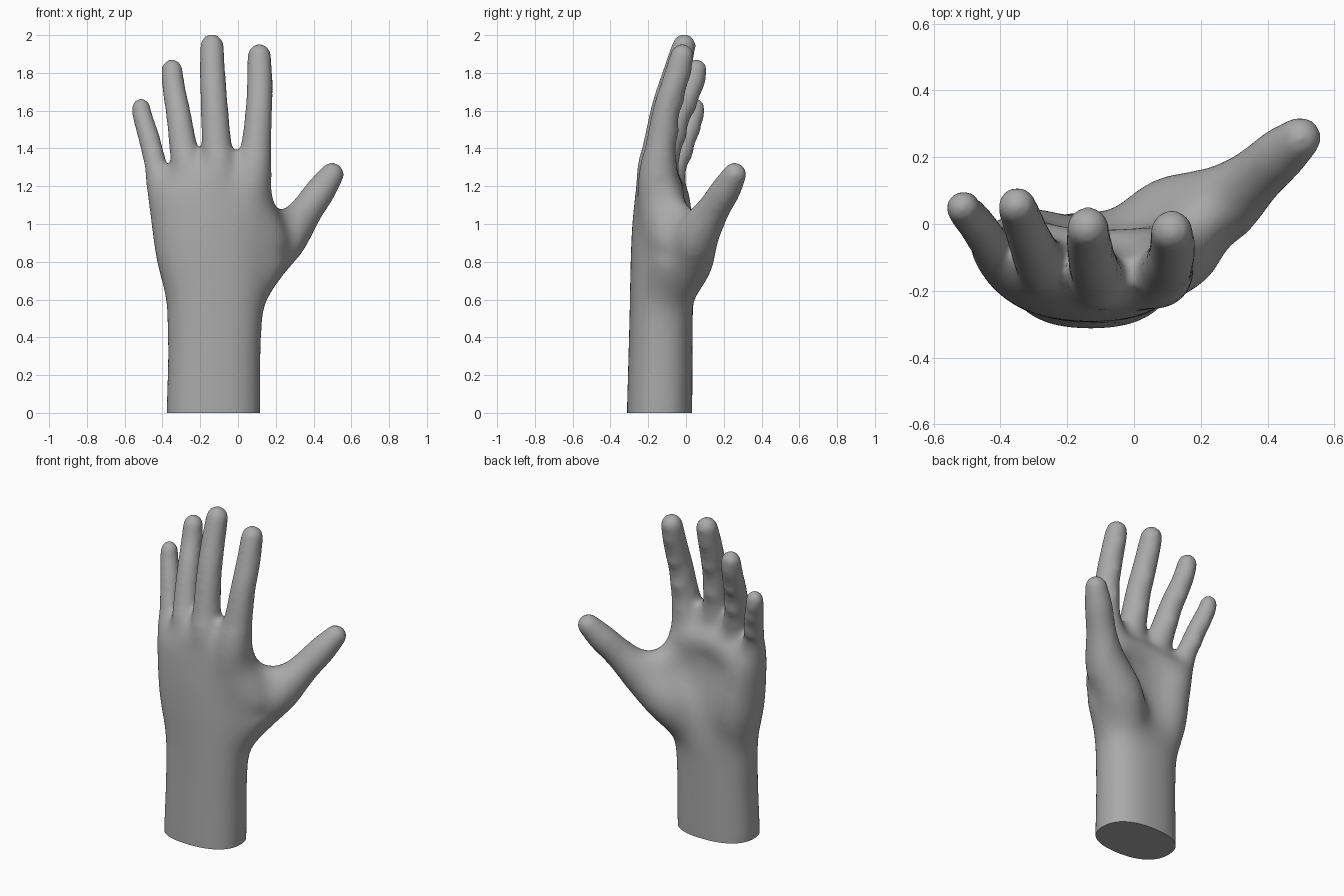
import bpy
import bmesh
import math
from mathutils import Vector, Matrix

cube = bpy.data.objects.get("Cube")
if cube:
    bpy.data.objects.remove(cube, do_unlink=True)

skin = bpy.data.materials.new("skin_grey")
skin.use_nodes = True
GREY = (0.4, 0.4, 0.4, 1)
skin.diffuse_color = GREY
skin.node_tree.nodes["Principled BSDF"].inputs["Base Color"].default_value = GREY

SIDES = 32
SWELL = 0.006  # makes up for the shrinking of the softened skin
bm = bmesh.new()


def loft(rings):
    """Closed skin through a list of rings of points."""
    loops = [[bm.verts.new(p) for p in ring] for ring in rings]
    for a, b in zip(loops, loops[1:]):
        for i in range(SIDES):
            j = (i + 1) % SIDES
            bm.faces.new((a[i], a[j], b[j], b[i]))
    bm.faces.new(loops[0][::-1])
    bm.faces.new(loops[-1])


def ball(centre, radius, scale=(1, 1, 1)):
    matrix = Matrix.Translation(centre) @ Matrix.Diagonal((*scale, 1))
    bmesh.ops.create_icosphere(bm, subdivisions=3, radius=radius, matrix=matrix)


def spline(points, steps=6):
    """Smooth path through points with any number of values."""
    pts = [Vector(p) for p in points]
    pts = [pts[0] * 2 - pts[1]] + pts + [pts[-1] * 2 - pts[-2]]
    path = []
    for a, b, c, d in zip(pts, pts[1:], pts[2:], pts[3:]):
        for s in range(steps):
            t = s / steps
            path.append(0.5 * (2 * b + (c - a) * t
                               + (2 * a - 5 * b + 4 * c - d) * t * t
                               + (3 * b - a - 3 * c + d) * t ** 3))
    return path + [pts[-2]]


def digit(points):
    """Tapered round limb with rounded ends."""
    path = spline(points)
    rings = []
    for i, p in enumerate(path):
        along = path[min(i + 1, len(path) - 1)] - path[max(i - 1, 0)]
        turn = along.to_3d().to_track_quat('Z', 'Y')
        r = p[3] + SWELL
        rings.append([p.to_3d() + turn @ Vector((r * math.cos(k * math.tau / SIDES),
                                                 r * math.sin(k * math.tau / SIDES), 0))
                      for k in range(SIDES)])
    loft(rings)
    for p in (path[0], path[-1]):
        ball(p.to_3d(), p[3] + SWELL)


def squared(value):
    """Fuller than a plain ellipse."""
    return math.copysign(abs(value) ** 0.85, value)


# Forearm, wrist and palm: z, centre x, centre y, half width, half depth, cupping
palm = [
    (-0.1, -0.13, -0.14, 0.248, 0.173, 0),
    (0.0, -0.13, -0.14, 0.248, 0.173, 0),
    (0.3, -0.126, -0.135, 0.249, 0.172, 0),
    (0.6, -0.122, -0.13, 0.262, 0.17, 0),
    (0.8, -0.138, -0.143, 0.305, 0.155, 0.02),
    (1.0, -0.148, -0.158, 0.325, 0.132, 0.05),
    (1.18, -0.152, -0.16, 0.343, 0.11, 0.07),
    (1.28, -0.125, -0.16, 0.265, 0.085, 0.06),
    (1.39, -0.07, -0.15, 0.16, 0.045, 0.03),
]
rings = []
for z, cx, cy, rx, ry, cup in palm:
    ring = []
    for k in range(SIDES):
        a = k * math.tau / SIDES
        u, v = squared(math.cos(a)), squared(math.sin(a))
        ring.append((cx + rx * u, cy + ry * v + cup * u * u, z))
    rings.append(ring)
loft(rings)

# Four fingers, each from inside the palm to the tip
fingers = [
    [(0.04, -0.16, 0.92, 0.085), (0.07, -0.15, 1.22, 0.106), (0.095, -0.135, 1.4, 0.077),
     (0.11, -0.105, 1.6, 0.066), (0.115, -0.06, 1.75, 0.063), (0.113, -0.02, 1.892, 0.058)],
    [(-0.1, -0.175, 0.95, 0.085), (-0.1, -0.165, 1.25, 0.097), (-0.112, -0.15, 1.4, 0.076),
     (-0.125, -0.11, 1.62, 0.067), (-0.135, -0.055, 1.8, 0.063), (-0.138, -0.01, 1.944, 0.058)],
    [(-0.22, -0.155, 0.95, 0.08), (-0.252, -0.14, 1.22, 0.09), (-0.288, -0.1, 1.4, 0.07),
     (-0.315, -0.04, 1.58, 0.061), (-0.34, 0.025, 1.72, 0.056), (-0.35, 0.055, 1.817, 0.052)],
    [(-0.35, -0.12, 0.92, 0.08), (-0.404, -0.09, 1.17, 0.083), (-0.438, -0.05, 1.32, 0.056),
     (-0.472, 0.0, 1.46, 0.052), (-0.503, 0.035, 1.56, 0.048), (-0.513, 0.05, 1.617, 0.045)],
]
for finger in fingers:
    digit(finger)
    # Soft pads between the joints on the palm side
    for a, b in zip(finger[2:], finger[3:]):
        mid = (Vector(a) + Vector(b)) / 2
        ball(mid.to_3d() + Vector((0, 0.014, 0)), mid[3] * 0.97, (0.97, 1, 1.5))

# Thumb with its fleshy base
digit([(-0.03, -0.13, 0.48, 0.1), (0.015, -0.065, 0.64, 0.12), (0.11, 0.005, 0.8, 0.145),
       (0.245, 0.055, 0.93, 0.12), (0.36, 0.14, 1.07, 0.083), (0.44, 0.21, 1.18, 0.074),
       (0.498, 0.258, 1.263, 0.059)])
# Muscle joining thumb and index finger across the back
digit([(0.06, -0.15, 1.15, 0.095), (0.12, -0.1, 0.98, 0.115), (0.155, -0.075, 0.84, 0.11),
       (0.05, -0.11, 0.65, 0.12)])
# Web between thumb and index finger
digit([(0.09, -0.1, 1.1, 0.09), (0.16, -0.02, 1.02, 0.08), (0.26, 0.06, 0.99, 0.08)])
# Heel on the little finger side
digit([(-0.26, -0.13, 0.5, 0.095), (-0.29, -0.075, 0.78, 0.125), (-0.33, -0.06, 0.98, 0.105),
       (-0.38, -0.055, 1.14, 0.085)])
# Pad below the fingers
digit([(0.05, -0.095, 1.17, 0.09), (-0.15, -0.1, 1.19, 0.085), (-0.37, -0.055, 1.12, 0.085)])

# Fuse every part into one smooth skin
bmesh.ops.recalc_face_normals(bm, faces=bm.faces)
mesh = bpy.data.meshes.new("hand")
bm.to_mesh(mesh)
bm.free()
hand = bpy.data.objects.new("hand", mesh)
bpy.context.collection.objects.link(hand)
fuse = hand.modifiers.new("fuse", 'REMESH')
fuse.mode = 'VOXEL'
fuse.voxel_size = 0.013
soften = hand.modifiers.new("soften", 'SMOOTH')
soften.factor = 0.5
soften.iterations = 22
fused = bpy.data.meshes.new_from_object(
    hand.evaluated_get(bpy.context.evaluated_depsgraph_get()))
hand.modifiers.clear()

# Soften the palm further, fading out towards wrist, fingers and thumb
bm = bmesh.new()
bm.from_mesh(fused)
PASSES = 120
for i in range(PASSES):
    fade = i / PASSES
    soft = [v for v in bm.verts
            if 0.6 - 0.55 * fade < v.co.z < 1.1 + 0.25 * fade
            and v.co.x < 0.15 + 0.18 * fade]
    bmesh.ops.smooth_vert(bm, verts=soft, factor=0.5,
                          use_axis_x=True, use_axis_y=True, use_axis_z=True)

# Flat cut end of the forearm
bmesh.ops.bisect_plane(bm, geom=bm.verts[:] + bm.edges[:] + bm.faces[:],
                       plane_co=(0, 0, 0), plane_no=(0, 0, 1), clear_inner=True)
bmesh.ops.holes_fill(bm, edges=[e for e in bm.edges if e.is_boundary], sides=0)
bmesh.ops.recalc_face_normals(bm, faces=bm.faces)
bm.to_mesh(fused)
bm.free()
hand.data = fused
fused.materials.clear()
fused.materials.append(skin)

bpy.ops.object.select_all(action='DESELECT')
hand.select_set(True)
bpy.context.view_layer.objects.active = hand
bpy.ops.object.shade_smooth_by_angle(angle=math.radians(45))
